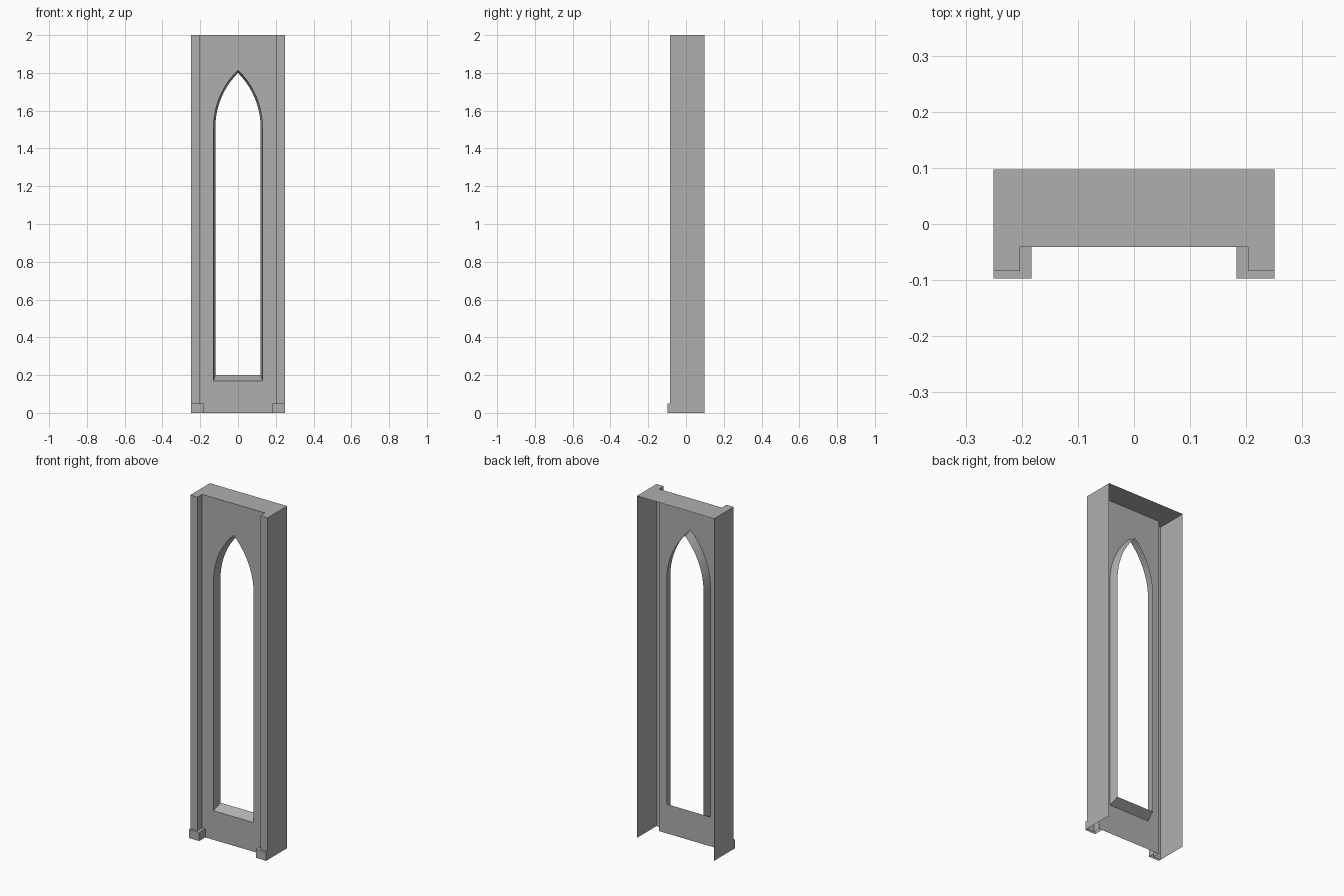
import bpy, math

if "Cube" in bpy.data.objects:
    bpy.data.objects.remove(bpy.data.objects["Cube"])

# Main levels and depths
WALL_Y, PIL_Y, PLINTH_Y, BACK_Y = -0.041, -0.084, -0.097, 0.097
HALF, PIL_X, PLINTH_X = 0.25, 0.203, 0.183
HEIGHT, PLINTH_H, SPRING = 2.0, 0.05, 1.51

# Dark grey stone
stone = bpy.data.materials.new("stone")
stone.diffuse_color = (0.43, 0.43, 0.43, 1)
stone.use_nodes = True
stone.node_tree.nodes["Principled BSDF"].inputs["Base Color"].default_value = stone.diffuse_color


def add_half(name, verts, faces):
    """Make the right half of a part and mirror it across x = 0."""
    mesh = bpy.data.meshes.new(name)
    mesh.from_pydata(verts, [], faces)
    mesh.materials.append(stone)
    obj = bpy.data.objects.new(name, mesh)
    bpy.context.collection.objects.link(obj)
    mod = obj.modifiers.new("mirror", 'MIRROR')
    mod.use_clip = True
    mod.merge_threshold = 0.0001
    return obj


def strip(a, b):
    """Quads between two equally long point rows."""
    n = len(a)
    return a + b, [(i, i + 1, n + i + 1, n + i) for i in range(n - 1)]


def extrude(profile, z0, z1):
    return strip([(x, y, z0) for x, y in profile], [(x, y, z1) for x, y in profile])


def arch(w, sill, apex, y, segs=10):
    """Right half of a pointed window outline, from sill centre up to the apex."""
    rise = apex - SPRING
    c = (rise * rise - w * w) / (2 * w)
    r = w + c
    end = math.atan2(rise, c)
    pts = [(0, y, sill), (w, y, sill)]
    for i in range(segs):
        t = end * i / segs
        pts.append((r * math.cos(t) - c, y, SPRING + r * math.sin(t)))
    return pts + [(0, y, apex)]


# Front wall sheet with the pointed opening
front = arch(0.13, 0.17, 1.815, WALL_Y)
outline = [(0, WALL_Y, 0), (PIL_X, WALL_Y, 0), (PIL_X, WALL_Y, HEIGHT), (0, WALL_Y, HEIGHT)]
wall = outline + front[::-1]
add_half("front_wall", wall, [tuple(range(len(wall)))])

# Splayed window reveal with sloping sill
add_half("window_reveal", *strip(front, arch(0.12, 0.20, 1.80, 0.01)))

# Pilasters running into the side walls
side = [(PIL_X, WALL_Y), (PIL_X, PIL_Y), (HALF, PIL_Y), (HALF, BACK_Y)]
add_half("pilasters_and_sides", *extrude(side, 0, HEIGHT))

# Top cap
cap = [(0, WALL_Y)] + side + [(0, BACK_Y)]
add_half("top_cap", [(x, y, HEIGHT) for x, y in cap], [tuple(range(len(cap)))])

# Plinth blocks with a ledge around the pilaster foot
foot = [(PLINTH_X, WALL_Y), (PLINTH_X, PLINTH_Y), (HALF, PLINTH_Y), (HALF, PIL_Y)]
verts, faces = extrude(foot, 0, PLINTH_H)
verts += [(PIL_X, PIL_Y, PLINTH_H), (PIL_X, WALL_Y, PLINTH_H)]
add_half("plinths", verts, faces + [(4, 5, 6, 7, 8, 9)])
